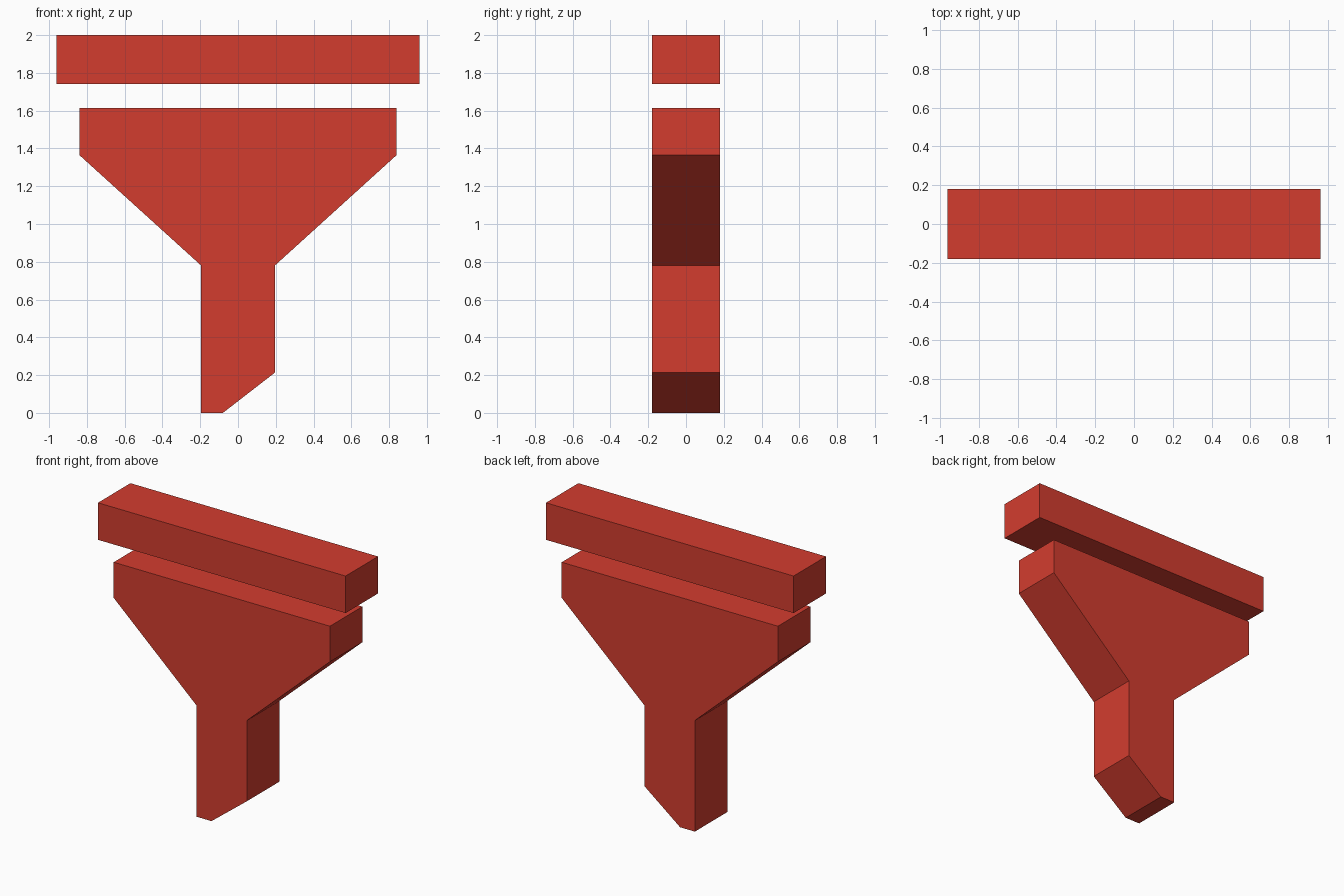
import bpy
import bmesh

if "Cube" in bpy.data.objects:
    bpy.data.objects.remove(bpy.data.objects["Cube"])

HALF_DEPTH = 0.18

red = bpy.data.materials.new("red")
red.diffuse_color = (0.65, 0.046, 0.028, 1.0)
red.use_nodes = True
red.node_tree.nodes["Principled BSDF"].inputs["Base Color"].default_value = red.diffuse_color


def extrude_profile(name, profile):
    """Solid from an (x, z) outline, extruded along y and centred on y = 0."""
    bm = bmesh.new()
    face = bm.faces.new([bm.verts.new((x, -HALF_DEPTH, z)) for x, z in profile])
    result = bmesh.ops.extrude_face_region(bm, geom=[face])
    moved = [v for v in result["geom"] if isinstance(v, bmesh.types.BMVert)]
    bmesh.ops.translate(bm, verts=moved, vec=(0, 2 * HALF_DEPTH, 0))
    bmesh.ops.recalc_face_normals(bm, faces=bm.faces)
    mesh = bpy.data.meshes.new(name)
    bm.to_mesh(mesh)
    bm.free()
    mesh.materials.append(red)
    obj = bpy.data.objects.new(name, mesh)
    bpy.context.collection.objects.link(obj)
    return obj


# Flat bar floating above the funnel
extrude_profile("top_bar", [(-0.962, 1.74), (0.962, 1.74), (0.962, 2.0), (-0.962, 2.0)])

# Funnel with rim, sloping sides and a spout cut at an angle
extrude_profile("funnel", [
    (-0.195, 0.0), (-0.08, 0.0), (0.195, 0.213), (0.195, 0.78),
    (0.84, 1.365), (0.84, 1.615), (-0.84, 1.615), (-0.84, 1.365),
    (-0.195, 0.78),
])
